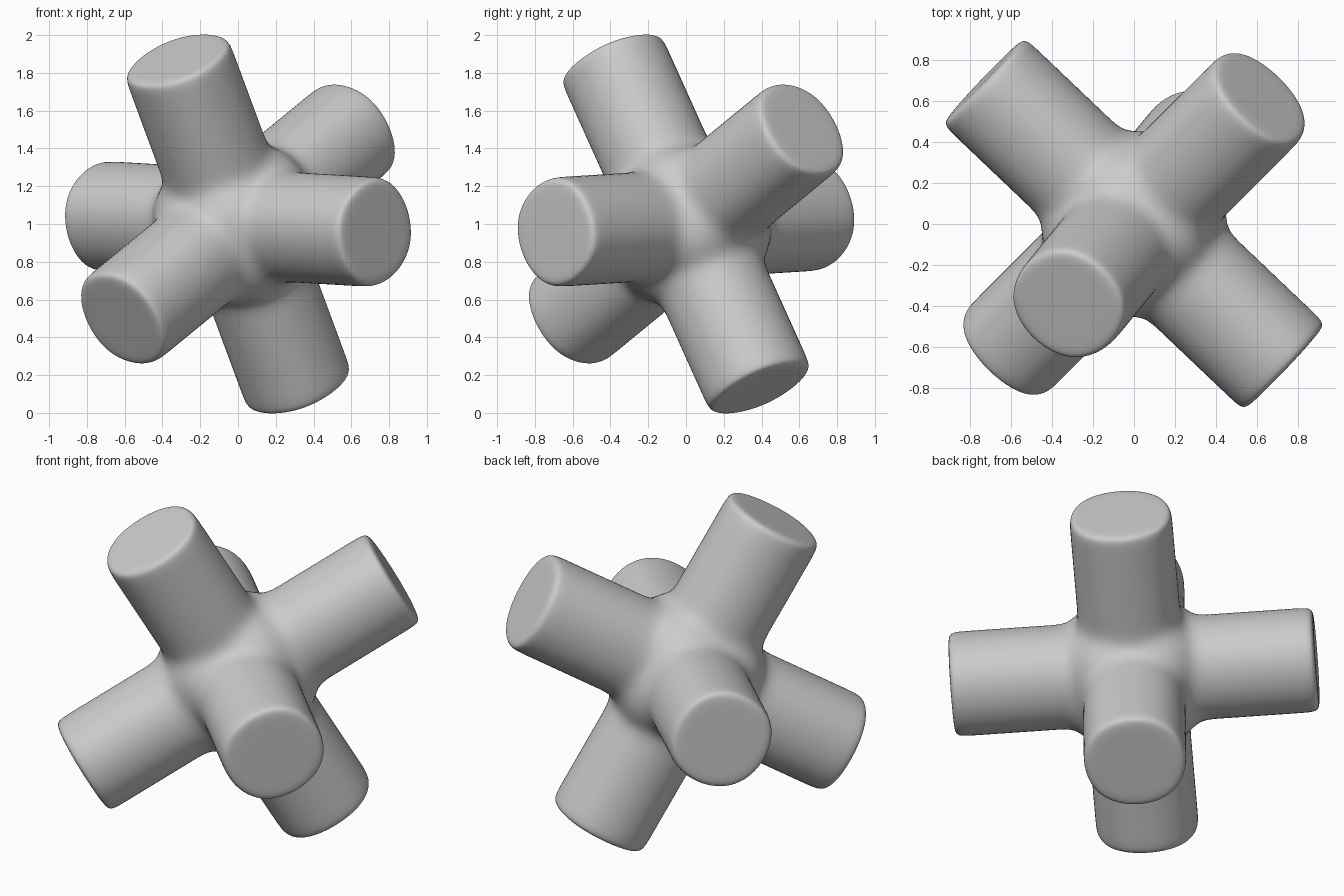
import bpy, bmesh
from mathutils import Vector, Matrix

if "Cube" in bpy.data.objects:
    bpy.data.objects.remove(bpy.data.objects["Cube"])

H = 0.31        # half width of the square cage (rounds to a radius of about 0.29)
L = 1.015       # arm length from the centre
FILLET = 0.10   # loop distance at the crossing
ROUND = 0.085   # loop distance at the caps

# three perpendicular arm axes
up = Vector((-0.32, -0.39, 0.865)).normalized()
side = Vector((0.725, -0.68, -0.055))
side = (side - up * side.dot(up)).normalized()
back = up.cross(side)
frame = Matrix((side, back, up)).transposed().to_4x4()

# core cube with six extruded arms
bm = bmesh.new()
bmesh.ops.create_cube(bm, size=2 * H)
bm.normal_update()
for face in list(bm.faces):
    n = face.normal.copy()
    reached = H
    for dist in (H + FILLET, L - ROUND, L):
        new = bmesh.ops.extrude_discrete_faces(bm, faces=[face])["faces"]
        face = new[0]
        bmesh.ops.translate(bm, verts=face.verts, vec=n * (dist - reached))
        reached = dist
    # flat cap
    bmesh.ops.inset_individual(bm, faces=[face], thickness=ROUND, use_even_offset=True)
bmesh.ops.remove_doubles(bm, verts=bm.verts, dist=1e-5)
bmesh.ops.recalc_face_normals(bm, faces=bm.faces)
bmesh.ops.transform(bm, matrix=Matrix.Translation((0, 0, 1)) @ frame, verts=bm.verts)

mesh = bpy.data.meshes.new("six_arm_cross")
bm.to_mesh(mesh)
bm.free()
mesh.shade_smooth()
cross = bpy.data.objects.new("six_arm_cross", mesh)
bpy.context.collection.objects.link(cross)

# rounding
sub = cross.modifiers.new("rounding", 'SUBSURF')
sub.levels = sub.render_levels = 4
